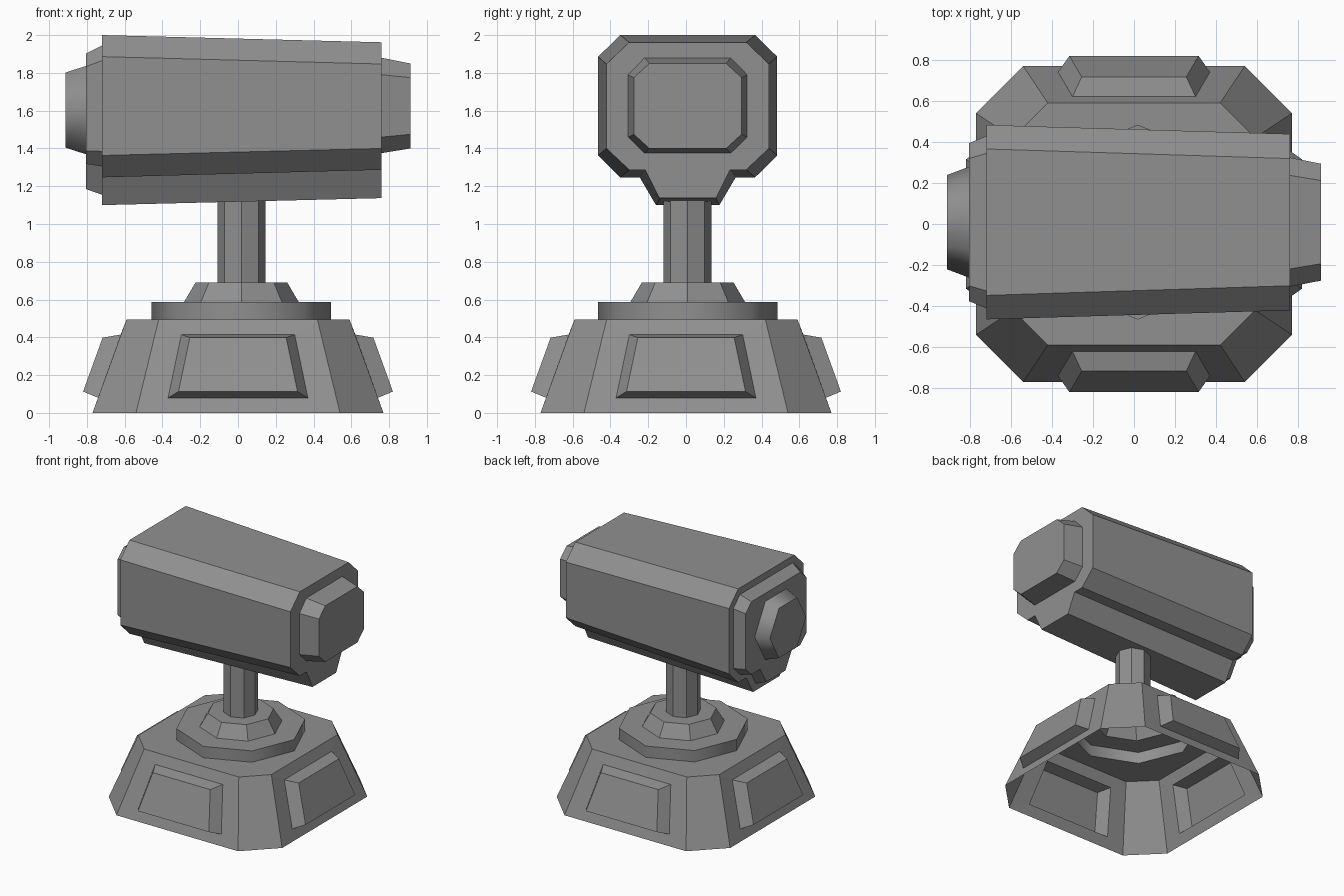
import bpy, bmesh
from math import cos, sin, pi

if "Cube" in bpy.data.objects:
    bpy.data.objects.remove(bpy.data.objects["Cube"])

CX, CY = 0.018, 0.009   # slight offset of the post and head from the base centre
dark_grey = bpy.data.materials.new("dark_grey")
dark_grey.diffuse_color = (0.28, 0.28, 0.28, 1)
dark_grey.use_nodes = True
dark_grey.node_tree.nodes["Principled BSDF"].inputs["Base Color"].default_value = dark_grey.diffuse_color


def finish(name, bm, smooth_faces=()):
    bmesh.ops.remove_doubles(bm, verts=bm.verts, dist=1e-4)
    bmesh.ops.recalc_face_normals(bm, faces=bm.faces)
    for f in smooth_faces:
        f.smooth = True
    me = bpy.data.meshes.new(name)
    bm.to_mesh(me)
    bm.free()
    me.materials.append(dark_grey)
    ob = bpy.data.objects.new(name, me)
    bpy.context.collection.objects.link(ob)
    return ob


def loft(bm, rings, cap_start=False, cap_end=False):
    """Join rings of equal length with quads; returns the rings and the quads."""
    vr = [[bm.verts.new(p) for p in r] for r in rings]
    quads = []
    for a, b in zip(vr, vr[1:]):
        n = len(a)
        for i in range(n):
            j = (i + 1) % n
            quads.append(bm.faces.new((a[i], a[j], b[j], b[i])))
    if cap_start:
        bm.faces.new(vr[0][::-1])
    if cap_end:
        bm.faces.new(vr[-1])
    return vr, quads


def turn(p, k):
    """Rotate a point by k quarter turns about z."""
    x, y, z = p
    for _ in range(k):
        x, y = -y, x
    return (x, y, z)


def cut_square(half, cut, z):
    return [turn(p, k) for k in range(4) for p in ((half, -cut, z), (half, cut, z))]


def octagon(r, z):
    return [(CX + r * cos(k * pi / 4), CY + r * sin(k * pi / 4), z) for k in range(8)]


# Base, collar and post: one open-bottomed shell
bm = bmesh.new()
low = [bm.verts.new(p) for p in cut_square(0.77, 0.54, 0)]
top = [bm.verts.new(p) for p in cut_square(0.59, 0.42, 0.495)]
for i in range(8):
    j = (i + 1) % 8
    wall = [low[i], low[j], top[j], top[i]]
    if i % 2:
        bm.faces.new(wall)
        continue
    # raised panel on each main wall
    frame = [(0.741, -0.37, 0.08), (0.741, 0.37, 0.08), (0.621, 0.30, 0.415), (0.621, -0.30, 0.415)]
    face = [(0.82, -0.315, 0.113), (0.82, 0.315, 0.113), (0.717, 0.255, 0.398), (0.717, -0.255, 0.398)]
    vr, _ = loft(bm, [[turn(p, i // 2) for p in q] for q in (frame, face)], cap_end=True)
    for a in range(4):
        b = (a + 1) % 4
        bm.faces.new((wall[a], wall[b], vr[0][b], vr[0][a]))

steps = [(0.475, 0.495), (0.475, 0.586), (0.304, 0.586), (0.243, 0.69), (0.127, 0.69), (0.127, 1.13)]
vr, quads = loft(bm, [octagon(r, z) for r, z in steps])
collar_sides = quads[:8]
for i in range(8):
    j = (i + 1) % 8
    bm.faces.new((top[i], top[j], vr[0][i]))
    bm.faces.new((top[j], vr[0][j], vr[0][i]))
finish("base_and_post", bm, collar_sides)


def mirrored(x, pts):
    """Closed section at x from right-hand (y, z) points, listed top to bottom."""
    return ([(x, CY + y, z) for y, z in pts] +
            [(x, CY - y, z) for y, z in reversed(pts)])


# Tapered head with a raised rear plate
sections = [
    (0.76, [(0.31, 1.962), (0.43, 1.847), (0.43, 1.40), (0.31, 1.287), (0.225, 1.287), (0.15, 1.137)]),
    (-0.72, [(0.357, 2.0), (0.474, 1.886), (0.474, 1.363), (0.357, 1.247), (0.254, 1.247), (0.168, 1.10)]),
    (-0.72, [(0.335, 1.945), (0.42, 1.865), (0.42, 1.385), (0.335, 1.305), (0.22, 1.305), (0.135, 1.155)]),
    (-0.805, [(0.31, 1.902), (0.385, 1.833), (0.385, 1.386), (0.31, 1.318), (0.2, 1.318), (0.12, 1.185)]),
]
bm = bmesh.new()
loft(bm, [mirrored(x, s) for x, s in sections], cap_start=True, cap_end=True)
finish("head", bm)

# Front block on the head
bm = bmesh.new()
loft(bm, [mirrored(0.76, [(0.228, 1.88), (0.315, 1.79), (0.315, 1.46), (0.228, 1.375)]),
          mirrored(0.912, [(0.203, 1.85), (0.285, 1.775), (0.285, 1.475), (0.203, 1.40)])],
     cap_end=True)
finish("front_block", bm)

# Six-sided rear nozzle with smooth sides
bm = bmesh.new()
rings = [[(x, CY + r * cos(k * pi / 3), 1.603 + r * sin(k * pi / 3)) for k in range(6)]
         for x, r in ((-0.805, 0.27), (-0.912, 0.23))]
_, sides = loft(bm, rings, cap_end=True)
finish("rear_nozzle", bm, sides)
